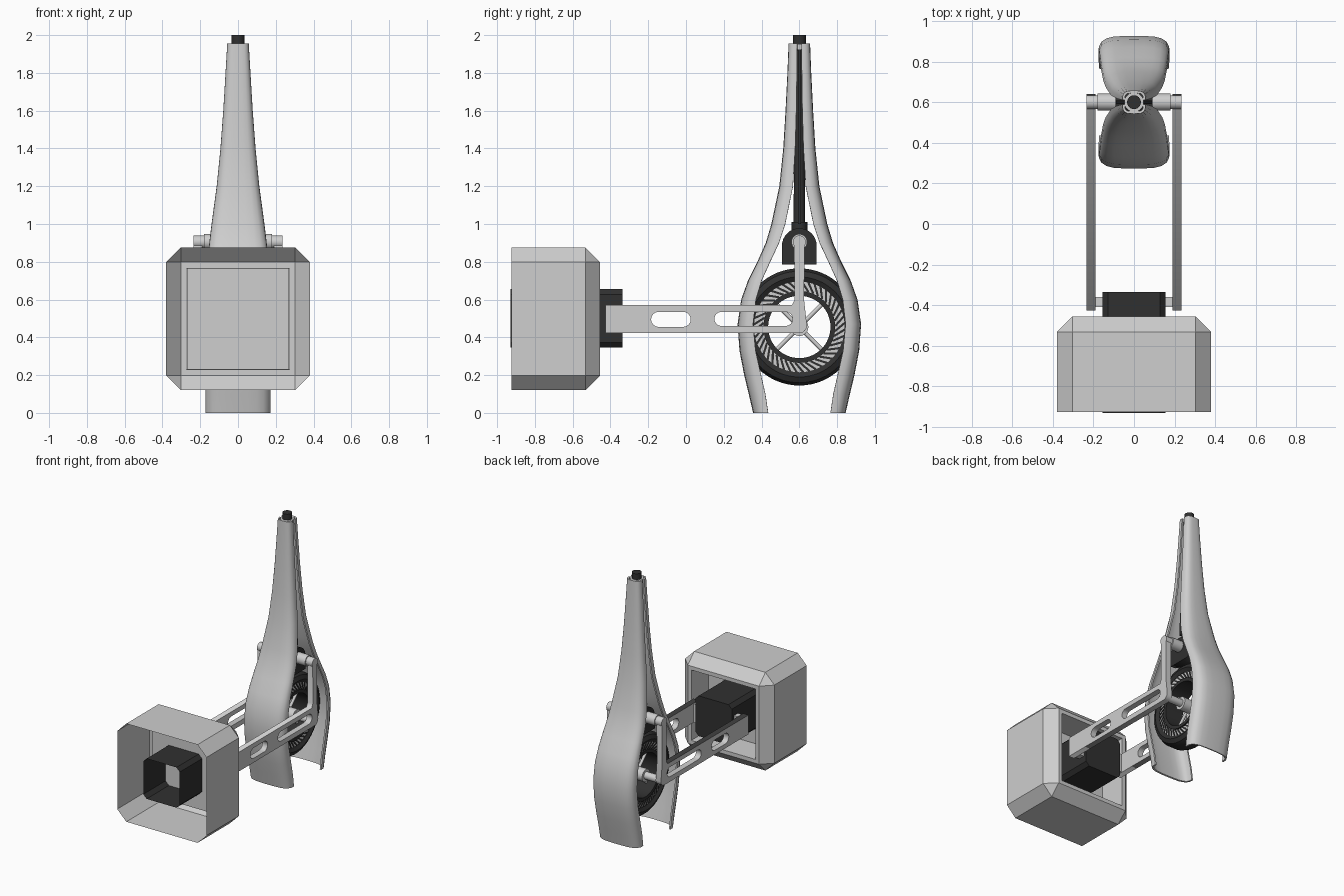
import bpy, bmesh, math
from mathutils import Matrix, Vector

if "Cube" in bpy.data.objects:
    bpy.data.objects.remove(bpy.data.objects["Cube"])

def material(name, c):
    m = bpy.data.materials.new(name)
    m.diffuse_color = (c, c, c, 1)
    m.use_nodes = True
    m.node_tree.nodes["Principled BSDF"].inputs["Base Color"].default_value = m.diffuse_color
    return m

LIGHT = material("light_grey", 0.62)
BLACK = material("soft_black", 0.03)
WY, WZ = 0.6, 0.455          # wheel centre

def add(name, bm, mat, smooth=False):
    bmesh.ops.recalc_face_normals(bm, faces=bm.faces)
    me = bpy.data.meshes.new(name)
    bm.to_mesh(me)
    bm.free()
    ob = bpy.data.objects.new(name, me)
    bpy.context.collection.objects.link(ob)
    me.materials.append(mat)
    if smooth:
        activate(ob)
        bpy.ops.object.shade_smooth_by_angle(angle=math.radians(35))
    return ob

def activate(ob):
    bpy.ops.object.select_all(action='DESELECT')
    ob.select_set(True)
    bpy.context.view_layer.objects.active = ob

def box_bm(x0, x1, y0, y1, z0, z1):
    bm = bmesh.new()
    bmesh.ops.create_cube(bm, size=1)
    bmesh.ops.scale(bm, vec=(x1 - x0, y1 - y0, z1 - z0), verts=bm.verts)
    bmesh.ops.translate(bm, vec=((x0 + x1) / 2, (y0 + y1) / 2, (z0 + z1) / 2), verts=bm.verts)
    return bm

def cylinder(name, p, q, r, mat, seg=24, r2=None):
    p, q = Vector(p), Vector(q)
    d = q - p
    bm = bmesh.new()
    bmesh.ops.create_cone(bm, cap_ends=True, segments=seg, radius1=r, radius2=r2 or r, depth=d.length,
                          matrix=Matrix.Translation((p + q) / 2) @ d.to_track_quat('Z', 'Y').to_matrix().to_4x4())
    return add(name, bm, mat, True)

def wheel_ring(name, profile, mat, seg=64):
    """Closed (x, radius) profile turned around the axle."""
    bm = bmesh.new()
    rings = []
    for i in range(seg):
        a = 2 * math.pi * i / seg
        rings.append([bm.verts.new((x, WY + r * math.cos(a), WZ + r * math.sin(a))) for x, r in profile])
    n = len(profile)
    for i in range(seg):
        for j in range(n):
            a, b = rings[i], rings[(i + 1) % seg]
            bm.faces.new((a[j], a[(j + 1) % n], b[(j + 1) % n], b[j]))
    return add(name, bm, mat, True)

def flat_plate(name, outlines, x, half, mat):
    """(y, z) outlines, later ones being holes, extruded along x."""
    cu = bpy.data.curves.new(name, 'CURVE')
    cu.dimensions, cu.fill_mode, cu.extrude = '2D', 'BOTH', half
    for pts in outlines:
        sp = cu.splines.new('POLY')
        sp.points.add(len(pts) - 1)
        for p, (u, v) in zip(sp.points, pts):
            p.co = (u, v, 0, 1)
        sp.use_cyclic_u = True
    ob = bpy.data.objects.new(name, cu)
    bpy.context.collection.objects.link(ob)
    ob.location.x = x
    ob.rotation_euler = (math.pi / 2, 0, math.pi / 2)
    cu.materials.append(mat)
    activate(ob)
    bpy.ops.object.convert(target='MESH')

def arc(cy, cz, r, a0, a1, n=9):
    return [(cy + r * math.cos(math.radians(a0 + (a1 - a0) * i / (n - 1))),
             cz + r * math.sin(math.radians(a0 + (a1 - a0) * i / (n - 1)))) for i in range(n)]

def slot(y0, y1, z0, z1):
    r, c = (z1 - z0) / 2, (z0 + z1) / 2
    return arc(y0 + r, c, r, 90, 270) + arc(y1 - r, c, r, -90, 90)

# Housing: chamfered box, open at the front, with a sunk window at the back
bm = box_bm(-0.38, 0.38, -1.15, -0.455, 0.12, 0.875)
bmesh.ops.bevel(bm, geom=bm.edges[:], offset=0.077, segments=1, profile=0.5, affect='EDGES')
bmesh.ops.bisect_plane(bm, geom=bm.verts[:] + bm.edges[:] + bm.faces[:],
                       plane_co=(0, -0.925, 0), plane_no=(0, -1, 0), clear_outer=True)
bm.normal_update()
back = [f for f in bm.faces if f.normal.y > 0.99]
bmesh.ops.inset_region(bm, faces=back, thickness=0.042)
bmesh.ops.inset_region(bm, faces=back, thickness=0.006, depth=-0.205)
add("housing", bm, LIGHT)

# Black octagonal tube through the housing, open at the front
bm = box_bm(-0.155, 0.155, -0.93, -0.335, 0.345, 0.655)
bmesh.ops.bevel(bm, geom=[e for e in bm.edges if abs(e.verts[0].co.y - e.verts[1].co.y) > 0.1],
                offset=0.028, segments=1, profile=0.5, affect='EDGES')
bm.normal_update()
bmesh.ops.delete(bm, geom=[f for f in bm.faces if f.normal.y < -0.9], context='FACES')
add("centre_tube", bm, BLACK)

# Slotted arms with upright posts, feet and pin ends
for s, side in ((-1, "left"), (1, "right")):
    outline = ([(-0.425, 0.422), (0.60, 0.422)] + arc(0.60, 0.462, 0.04, -90, 0, 5) +
               [(0.625, 0.6)] + arc(0.6, 0.91, 0.028, 0, 180) + [(0.575, 0.6), (0.56, 0.57), (-0.425, 0.57)])
    flat_plate(side + "_arm", [outline, slot(-0.185, 0.025, 0.455, 0.535), slot(0.15, 0.565, 0.46, 0.535)],
               s * 0.2125, 0.0225, LIGHT)
    add(side + "_arm_foot", box_bm(*sorted((s * 0.15, s * 0.22)), -0.41, -0.36, 0.424, 0.568), LIGHT)
    cylinder(side + "_pin", (s * 0.17, WY, 0.905), (s * 0.235, WY, 0.905), 0.034, LIGHT)
cylinder("cross_tube", (-0.18, WY, 0.905), (0.18, WY, 0.905), 0.042, LIGHT)
cylinder("axle", (-0.2, WY, WZ), (0.2, WY, WZ), 0.028, LIGHT)
cylinder("hub", (-0.08, WY, WZ), (0.08, WY, WZ), 0.048, LIGHT)

# Wheel: tyre, light band with slanted black fins, inner rim and spokes
wheel_ring("tyre", [(-0.07, 0.24), (-0.085, 0.265), (-0.07, 0.295), (-0.035, 0.31),
                    (0.035, 0.31), (0.07, 0.295), (0.085, 0.265), (0.07, 0.24)], BLACK)
wheel_ring("wheel_band", [(-0.066, 0.18), (-0.066, 0.245), (0.066, 0.245), (0.066, 0.18)], LIGHT)
wheel_ring("inner_rim", [(-0.076, 0.165), (-0.076, 0.19), (0.076, 0.19), (0.076, 0.165)], BLACK)
fins = bmesh.new()
for i in range(44):
    m = (Matrix.Translation((0, WY, WZ)) @ Matrix.Rotation(2 * math.pi * i / 44, 4, 'X') @
         Matrix.Translation((0, 0, 0.215)) @ Matrix.Rotation(0.7, 4, 'X') @ Matrix.Diagonal((0.14, 0.011, 0.068, 1)))
    bmesh.ops.create_cube(fins, size=1, matrix=m)
add("wheel_fins", fins, BLACK)
for i in range(4):
    a = math.radians(45 + 90 * i)
    cylinder("spoke_%d" % (i + 1), (0, WY, WZ),
             (0, WY + 0.175 * math.cos(a), WZ + 0.175 * math.sin(a)), 0.011, LIGHT, 12)

# Black mast: arched yoke, stem, thin blade between the shells and tip
yoke = [(0.508, 0.785), (0.692, 0.785)] + arc(0.6, 0.885, 0.092, 0, 180, 17)
for s, side in ((-1, "left"), (1, "right")):
    flat_plate(side + "_yoke", [yoke], s * 0.07, 0.02, BLACK)
flat_plate("yoke_core", [[(0.6 + (y - 0.6) * 0.85, z) for y, z in yoke]], 0, 0.06, BLACK)
cylinder("stem_collar", (0, WY, 0.95), (0, WY, 1.01), 0.042, BLACK)
cylinder("stem", (0, WY, 0.95), (0, WY, 1.96), 0.031, BLACK, 24, 0.024)
cylinder("mast_tip", (0, WY, 1.94), (0, WY, 2.0), 0.034, BLACK)
bm = box_bm(-0.085, 0.085, 0.592, 0.608, 1.0, 1.94)
for v in bm.verts:
    if v.co.z > 1.5:
        v.co.x *= 0.5
add("mast_blade", bm, BLACK)
cylinder("top_collar", (0, WY, 1.925), (0, WY, 1.954), 0.048, LIGHT)

# Shells: rows of (height, outer offset, edge offset, half width) from the mast axis
ROWS = [(0, .245, .165, .172), (.1, .268, .18, .173), (.2, .292, .203, .174), (.33, .317, .232, .175),
        (.47, .327, .245, .175), (.6, .308, .23, .173), (.7, .272, .2, .168), (.8, .222, .155, .161),
        (.9, .178, .108, .152), (1.0, .148, .075, .14), (1.2, .106, .034, .113), (1.4, .085, .022, .093),
        (1.6, .073, .016, .078), (1.8, .063, .013, .066), (1.955, .057, .011, .057)]
# Across the shell: flat middle, rounded sides (width share, depth share)
ACROSS = [(0, 0), (.3, .01), (.58, .05), (.78, .16), (.92, .36), (.99, .65), (1, 1)]
ACROSS = [(-u, d) for u, d in ACROSS[:0:-1]] + ACROSS
for s, side in ((-1, "front"), (1, "rear")):
    bm = bmesh.new()
    grid = [[bm.verts.new((w * u, WY + s * (o + (e - o) * d), z)) for u, d in ACROSS] for z, o, e, w in ROWS]
    for a, b in zip(grid, grid[1:]):
        for j in range(len(a) - 1):
            quad = (a[j], a[j + 1], b[j + 1], b[j])
            bm.faces.new(quad if s < 0 else quad[::-1])
    ob = add(side + "_shell", bm, LIGHT)
    # recalculated normals may point in: make the convex side the outside
    mid = ob.data.polygons[len(ACROSS) // 2]
    if mid.normal.y * s < 0:
        ob.data.flip_normals()
    mod = ob.modifiers.new("wall", 'SOLIDIFY')
    mod.thickness, mod.offset = 0.012, -1
    activate(ob)
    bpy.ops.object.modifier_apply(modifier="wall")
    bpy.ops.object.shade_smooth_by_angle(angle=math.radians(40))
